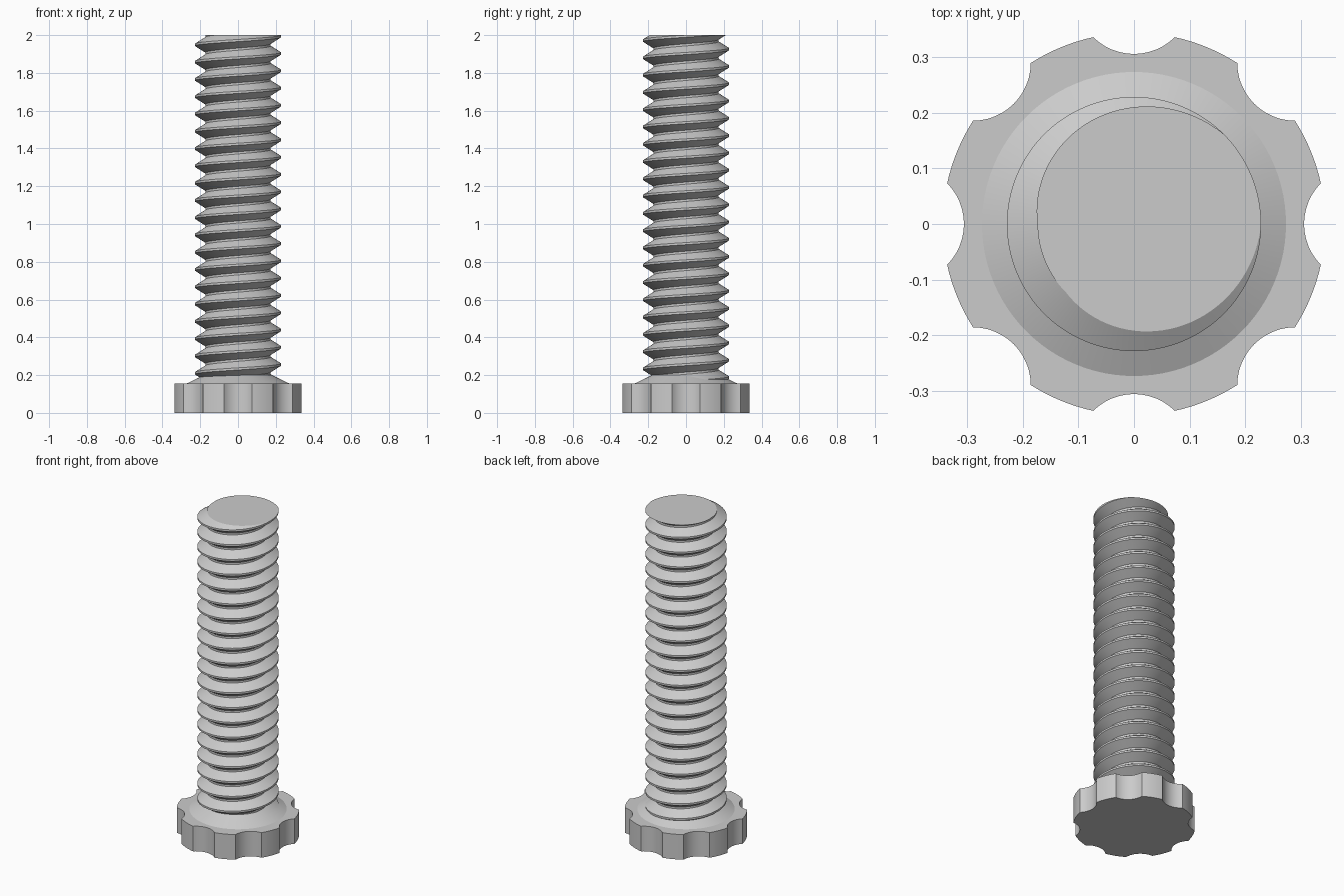
import bpy, bmesh, math
from mathutils import Vector

if "Cube" in bpy.data.objects:
    bpy.data.objects.remove(bpy.data.objects["Cube"])

GREY = (0.6, 0.6, 0.6, 1)
steel = bpy.data.materials.new("light grey")
steel.use_nodes = True
steel.diffuse_color = GREY
steel.node_tree.nodes["Principled BSDF"].inputs["Base Color"].default_value = GREY


def finish(bm, name, angle=20):
    bmesh.ops.recalc_face_normals(bm, faces=bm.faces)
    mesh = bpy.data.meshes.new(name)
    bm.to_mesh(mesh)
    bm.free()
    obj = bpy.data.objects.new(name, mesh)
    bpy.context.collection.objects.link(obj)
    mesh.materials.append(steel)
    bpy.ops.object.select_all(action="DESELECT")
    obj.select_set(True)
    bpy.context.view_layer.objects.active = obj
    bpy.ops.object.shade_smooth_by_angle(angle=math.radians(angle))
    return obj


# Grip head: eight scallops cut into a round outline
HEAD_R, HEAD_H, SCALLOPS = 0.343, 0.155, 8
CUT_C, CUT_R = 0.409, 0.104
edge = math.acos((HEAD_R**2 + CUT_C**2 - CUT_R**2) / (2 * HEAD_R * CUT_C))
swing = math.asin(HEAD_R * math.sin(edge) / CUT_R)
sector = 2 * math.pi / SCALLOPS
outline = []
for k in range(SCALLOPS):
    mid = k * sector
    centre = Vector((CUT_C * math.cos(mid), CUT_C * math.sin(mid)))
    for i in range(13):
        t = mid + math.pi + swing * (1 - i / 6)
        outline.append(centre + CUT_R * Vector((math.cos(t), math.sin(t))))
    for i in range(1, 8):
        t = mid + edge + (sector - 2 * edge) * i / 8
        outline.append(HEAD_R * Vector((math.cos(t), math.sin(t))))
bm = bmesh.new()
base = bm.faces.new([bm.verts.new((p.x, p.y, 0)) for p in outline])
top = bmesh.ops.extrude_face_region(bm, geom=[base], use_keep_orig=True)
bmesh.ops.translate(bm, vec=(0, 0, HEAD_H),
                    verts=[g for g in top["geom"] if isinstance(g, bmesh.types.BMVert)])
finish(bm, "grip_head")

# Conical shoulder between head and shaft
bm = bmesh.new()
bmesh.ops.create_cone(bm, cap_ends=True, segments=96, radius1=0.283, radius2=0.18, depth=0.05)
bmesh.ops.translate(bm, vec=(0, 0, HEAD_H + 0.02), verts=bm.verts)
finish(bm, "shoulder")

# Threaded shaft: profile swept up a right-handed helix, cut flat at both ends
PITCH, CREST, ROOT, SEG = 0.0915, 0.228, 0.173, 96
PROFILE = [(-1, CREST), (1, CREST), (7, ROOT), (9, ROOT), (15, CREST)]
LOW, HIGH = 0.1, 2.0
turns = 25
bm = bmesh.new()
previous = None
for i in range(turns * SEG + 1):
    a = 2 * math.pi * i / SEG + math.radians(22.5)
    z = HIGH + PITCH * (i / SEG - turns + 2)
    column = [bm.verts.new((r * math.cos(a), r * math.sin(a), z + PITCH * h / 16))
              for h, r in PROFILE]
    if previous:
        for j in range(len(PROFILE) - 1):
            bm.faces.new((previous[j], column[j], column[j + 1], previous[j + 1]))
    previous = column
bmesh.ops.remove_doubles(bm, verts=bm.verts, dist=0.00005)
for z, side in ((LOW, -1), (HIGH, 1)):
    cut = bmesh.ops.bisect_plane(bm, geom=bm.verts[:] + bm.edges[:] + bm.faces[:], dist=0.000001,
                                 plane_co=(0, 0, z), plane_no=(0, 0, side), clear_outer=True)
    rim = [g for g in cut["geom_cut"] if isinstance(g, bmesh.types.BMVert)]
    rim.sort(key=lambda v: math.atan2(v.co.y, v.co.x))
    bm.faces.new(rim)
finish(bm, "threaded_shaft")
